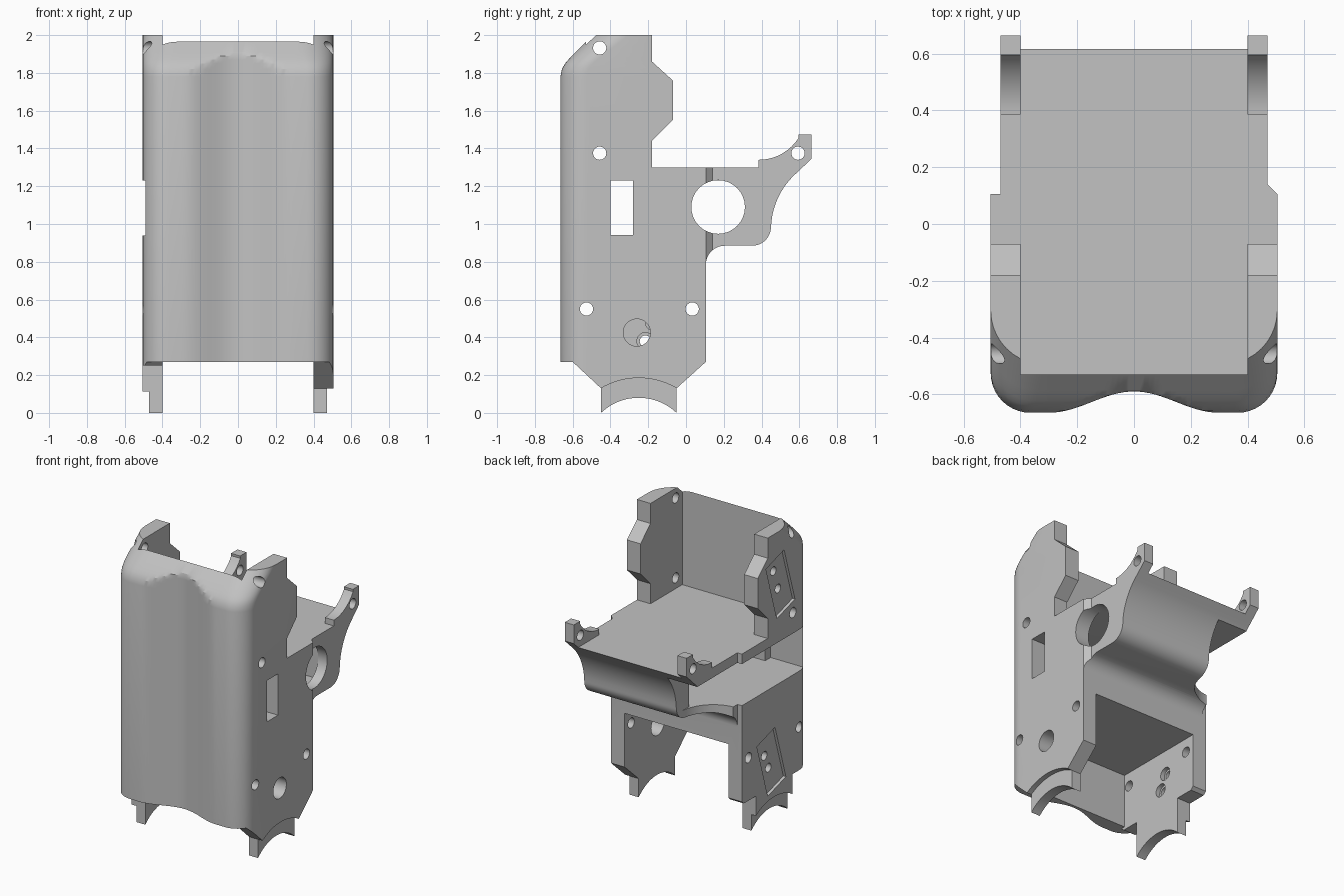
import bpy, bmesh
from math import pi, sin, cos, radians

cube = bpy.data.objects.get("Cube")
if cube:
    bpy.data.objects.remove(cube)

grey = bpy.data.materials.new("light grey")
grey.use_nodes = True
grey.diffuse_color = (0.54, 0.54, 0.54, 1)
grey.node_tree.nodes["Principled BSDF"].inputs["Base Color"].default_value = (0.54, 0.54, 0.54, 1)


def loft(name, rings):
    """Closed solid through rings with equal point counts."""
    bm = bmesh.new()
    loops = [[bm.verts.new(p) for p in ring] for ring in rings]
    n = len(loops[0])
    for a, b in zip(loops, loops[1:]):
        for i in range(n):
            j = (i + 1) % n
            bm.faces.new((a[i], a[j], b[j], b[i]))
    bm.faces.new(loops[0][::-1])
    bm.faces.new(loops[-1])
    bmesh.ops.recalc_face_normals(bm, faces=bm.faces)
    mesh = bpy.data.meshes.new(name)
    bm.to_mesh(mesh)
    bm.free()
    mesh.materials.append(grey)
    obj = bpy.data.objects.new(name, mesh)
    bpy.context.collection.objects.link(obj)
    return obj


def prism(name, yz, x0, x1):
    return loft(name, [[(x, y, z) for y, z in yz] for x in (x0, x1)])


def upright(name, xy, z0, z1):
    return loft(name, [[(x, y, z) for x, y in xy] for z in (z0, z1)])


def box(x0, x1, y0, y1, z0, z1):
    return prism("box_cutter", [(y0, z0), (y1, z0), (y1, z1), (y0, z1)], x0, x1)


def arc(cy, cz, r, a0, a1, n=12):
    return [(cy + r * cos(radians(a0 + (a1 - a0) * i / n)),
             cz + r * sin(radians(a0 + (a1 - a0) * i / n))) for i in range(n + 1)]


def hole(y, z, r, x0=-0.8, x1=0.8):
    return prism("hole_cutter", arc(y, z, r, 0, 360, 32)[:-1], x0, x1)


def combine(target, tool, operation):
    mod = target.modifiers.new("shape", 'BOOLEAN')
    mod.operation = operation
    mod.solver = 'EXACT'
    mod.object = tool
    tool.hide_render = True
    bpy.context.view_layer.objects.active = target
    bpy.ops.object.modifier_apply(modifier=mod.name)
    bpy.data.objects.remove(tool)


# Outer hull: plan with a wavy front and round corners, sloped back at the top
def plan(z, inset):
    front, r, side = -0.665 + inset, 0.14 + 0.3 * inset, 0.505
    half = []
    for i in range(17):
        x = 0.3 * i / 16
        half.append((x, max(front, -0.665 + 0.0375 * (1 + cos(pi * x / 0.3)))))
    half += arc(side - r, front + r, r, -90, 0, 10)
    half.append((side, 0.8))
    return [(-x, y, z) for x, y in half[:0:-1]] + [(x, y, z) for x, y in half]


layers = [(-0.1, 0), (1.78, 0), (1.82, 0.008), (1.85, 0.025), (1.87, 0.042),
          (1.89, 0.06), (1.91, 0.08), (1.965, 0.135), (2.0, 0.17)]
housing = loft("housing", [plan(z, d) for z, d in layers])

# Side profile: feet, deck, rear arm and upper ears
profile = [(-0.75, 0.27), (-0.6, 0.27), (-0.45, 0.13), (-0.45, 0)]
profile += arc(-0.25, -0.21, 0.29, 133.6, 46.4, 20)[1:-1]
profile += [(-0.05, 0), (-0.05, 0.13), (0.105, 0.27)]
profile += arc(0.205, 0.785, 0.1, 180, 90)
profile += arc(0.35, 0.985, 0.1, -90, 0)
profile += arc(0.85, 0.97, 0.4, 177, 135)
profile += [(0.665, 1.345), (0.665, 1.475), (0.595, 1.475)]
profile += arc(0.385, 1.59, 0.25, -32, -90)
profile += [(0.385, 1.3), (-0.18, 1.3), (-0.18, 1.44), (-0.07, 1.55), (-0.07, 1.76),
            (-0.18, 1.86), (-0.18, 2.1), (-0.75, 2.1)]
combine(housing, prism("profile_tool", profile, -0.7, 0.7), 'INTERSECT')

# Concave corner of the floor lip at the right rear
lip_corner = [(-0.8, 0.9), (-0.24, 0.9), (-0.24, 0.45)] + arc(-0.49, 0.4, 0.25, 0, -90)
lip_corner += [(-0.8, 0.15)]

cutters = [
    # Upper bay, lower bay, and the opening between the feet
    box(-0.4, 0.4, -0.53, 0.9, 1.3, 2.2),
    box(-0.4, 0.4, -0.57, 0.9, -0.2, 0.645),
    box(-0.4, 0.4, -0.9, -0.5, -0.2, 0.27),
    # Hollow under the deck, open on the right
    box(-0.8, 0.4, -0.53, 0.312, 0.94, 1.23),
    box(-0.8, -0.24, -0.59, 0.9, 0.94, 1.23),
    upright("lip_cutter", lip_corner, 0.5, 1.23),
    # Narrower rear of both sides
    box(-0.8, -0.47, 0.105, 0.9, 0.5, 2.2),
    upright("rear_cutter", [(0.505, 0.105), (0.47, 0.14), (0.47, 0.9),
                            (0.8, 0.9), (0.8, 0.105)], 0.5, 2.2),
    # Slot, large bore and access hole on the left
    box(0.3, 0.8, -0.4, -0.28, 0.941, 1.229),
    hole(0.17, 1.09, 0.142, 0.3),
    hole(-0.26, 0.425, 0.072, 0.3),
    # Square shoulders beside the right foot
    box(-0.8, -0.39, -0.9, -0.45, -0.2, 0.25),
    box(-0.8, -0.39, -0.05, 0.9, -0.2, 0.25),
]
# Thinner feet below the curved step
for x0, x1, r in ((-0.8, -0.47, 0.38), (0.47, 0.8, 0.395)):
    cutters.append(prism("foot_cutter", arc(-0.25, -0.21, r, 0, 360, 64)[:-1], x0, x1))
# Screw holes
for y, z in ((-0.457, 1.932), (-0.457, 1.375), (0.593, 1.375), (-0.527, 0.55), (0.033, 0.55)):
    cutters.append(hole(y, z, 0.035))
# Slanted shallow pockets on the right
for y, z in ((-0.16, 1.79), (-0.06, 0.59)):
    pocket = [(y, z), (y - 0.2, z + 0.06), (y - 0.32, z - 0.33), (y - 0.12, z - 0.39)]
    cutters.append(prism("pocket_cutter", pocket, -0.8, -0.485))
# Stepped holes in the pockets
for y, z in ((-0.27, 1.73), (-0.32, 1.59), (-0.17, 0.48), (-0.215, 0.38)):
    cutters.append(hole(y, z, 0.03, -0.8, -0.3))
    if z < 1:
        cutters.append(hole(y, z, 0.045, -0.43, -0.3))

for cutter in cutters:
    combine(housing, cutter, 'DIFFERENCE')

# Smooth curves, sharp edges
bpy.ops.object.select_all(action='DESELECT')
housing.select_set(True)
bpy.context.view_layer.objects.active = housing
bpy.ops.object.shade_smooth_by_angle(angle=radians(25))
